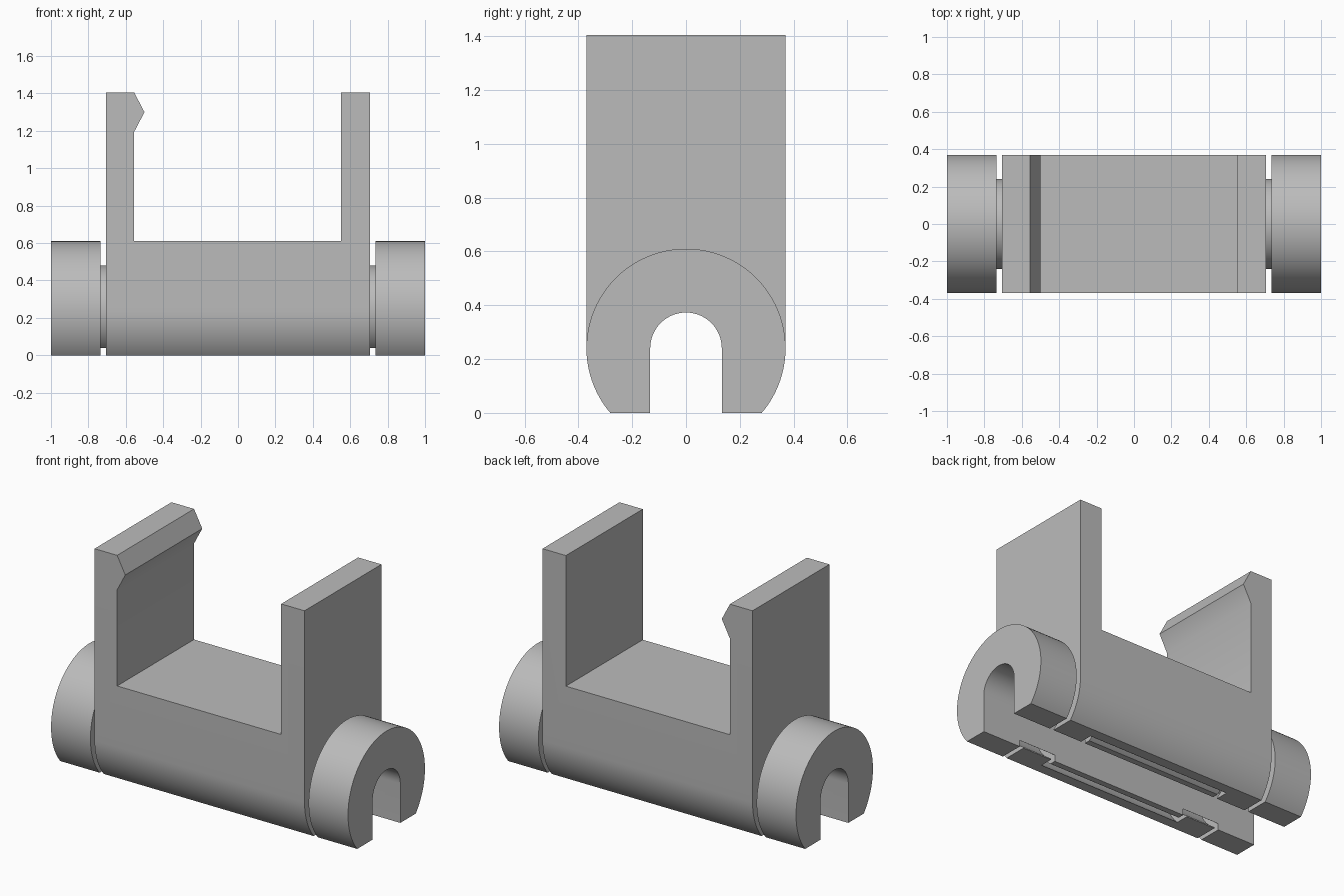
import bpy
import bmesh
from math import sin, cos, pi, radians

if "Cube" in bpy.data.objects:
    bpy.data.objects.remove(bpy.data.objects["Cube"], do_unlink=True)

AXIS_Z = 0.24      # height of the shared hinge axis
OUTER_R = 0.37     # end discs and rounded underside
SLOT_R = 0.133     # half width of the open slot
BODY_X = 0.707     # half length of the bracket body
GAP = 0.028        # running clearance around the axle

grey = bpy.data.materials.new("plain_grey")
grey.use_nodes = True
grey.diffuse_color = (0.5, 0.5, 0.5, 1)
grey.node_tree.nodes["Principled BSDF"].inputs["Base Color"].default_value = (0.5, 0.5, 0.5, 1)


def finish_mesh(name, bm):
    bmesh.ops.recalc_face_normals(bm, faces=bm.faces)
    mesh = bpy.data.meshes.new(name)
    bm.to_mesh(mesh)
    bm.free()
    obj = bpy.data.objects.new(name, mesh)
    bpy.context.collection.objects.link(obj)
    return obj


def loft(name, rings):
    """Closed solid through rings of equal point count."""
    bm = bmesh.new()
    loops = [[bm.verts.new(p) for p in ring] for ring in rings]
    for a, b in zip(loops, loops[1:]):
        for i in range(len(a)):
            j = (i + 1) % len(a)
            bm.faces.new((a[i], a[j], b[j], b[i]))
    bm.faces.new(loops[0])
    bm.faces.new(loops[-1])
    return finish_mesh(name, bm)


def arc(radius, start, end, steps):
    """Arc points (y, z) about the hinge axis."""
    angles = [start + (end - start) * i / steps for i in range(steps + 1)]
    return [(radius * cos(t), AXIS_Z + radius * sin(t)) for t in angles]


def turned(name, half_profile, steps=96):
    """Revolve a mirrored (x, radius) profile about the hinge axis."""
    profile = [(-x, r) for x, r in reversed(half_profile)] + half_profile
    return loft(name, [[(x, y, z) for y, z in arc(r, 0, 2 * pi, steps)[:-1]]
                       for x, r in profile])


def cut(obj, cutter):
    mod = obj.modifiers.new("cut", "BOOLEAN")
    mod.operation = "DIFFERENCE"
    mod.solver = "EXACT"
    mod.object = cutter
    bpy.context.view_layer.objects.active = obj
    bpy.ops.object.modifier_apply(modifier=mod.name)


# Bracket block: straight sides above, half round below
side = [(OUTER_R, 1.405), (-OUTER_R, 1.405)] + arc(OUTER_R, pi, 2 * pi, 48)
body = loft("clip_bracket", [[(x, y, z) for y, z in side] for x in (-BODY_X, BODY_X)])

# Axle: stepped core with a large disc on each end
axle = turned("axle_with_end_discs", [
    (0.475, 0.295), (0.475, 0.24), (BODY_X + GAP, 0.24),
    (BODY_X + GAP, OUTER_R), (1, OUTER_R)])

# Pocket between the two upright plates, leaving the latch ridge
pocket = [(-0.555, 0.61), (-0.555, 1.195), (-0.5, 1.3), (-0.555, 1.405),
          (-0.555, 1.6), (0.55, 1.6), (0.55, 0.61)]
pocket_cutter = loft("pocket_cutter", [[(x, y, z) for x, z in pocket] for y in (-0.6, 0.6)])

# Stepped bore around the axle
bore_cutter = turned("bore_cutter", [
    (0.475 + GAP, 0.295 + GAP), (0.475 + GAP, 0.24 + GAP), (0.9, 0.24 + GAP)])

# Flat underside and arched open slot
keyhole = ([(-0.6, 0), (-0.6, -0.4), (0.6, -0.4), (0.6, 0), (SLOT_R, 0)]
           + arc(SLOT_R, 0, pi, 32) + [(-SLOT_R, 0)])
slot_cutter = loft("slot_cutter", [[(x, y, z) for y, z in keyhole] for x in (-1.2, 1.2)])

for cutter in (pocket_cutter, bore_cutter, slot_cutter):
    cut(body, cutter)
cut(axle, slot_cutter)

for cutter in (pocket_cutter, bore_cutter, slot_cutter):
    cutter.hide_render = True
    bpy.data.objects.remove(cutter, do_unlink=True)

# Colour and shading
for obj in (body, axle):
    obj.data.materials.clear()
    obj.data.materials.append(grey)
    for face in obj.data.polygons:
        face.material_index = 0
    bpy.ops.object.select_all(action="DESELECT")
    obj.select_set(True)
    bpy.context.view_layer.objects.active = obj
    bpy.ops.object.shade_smooth_by_angle(angle=radians(30))
